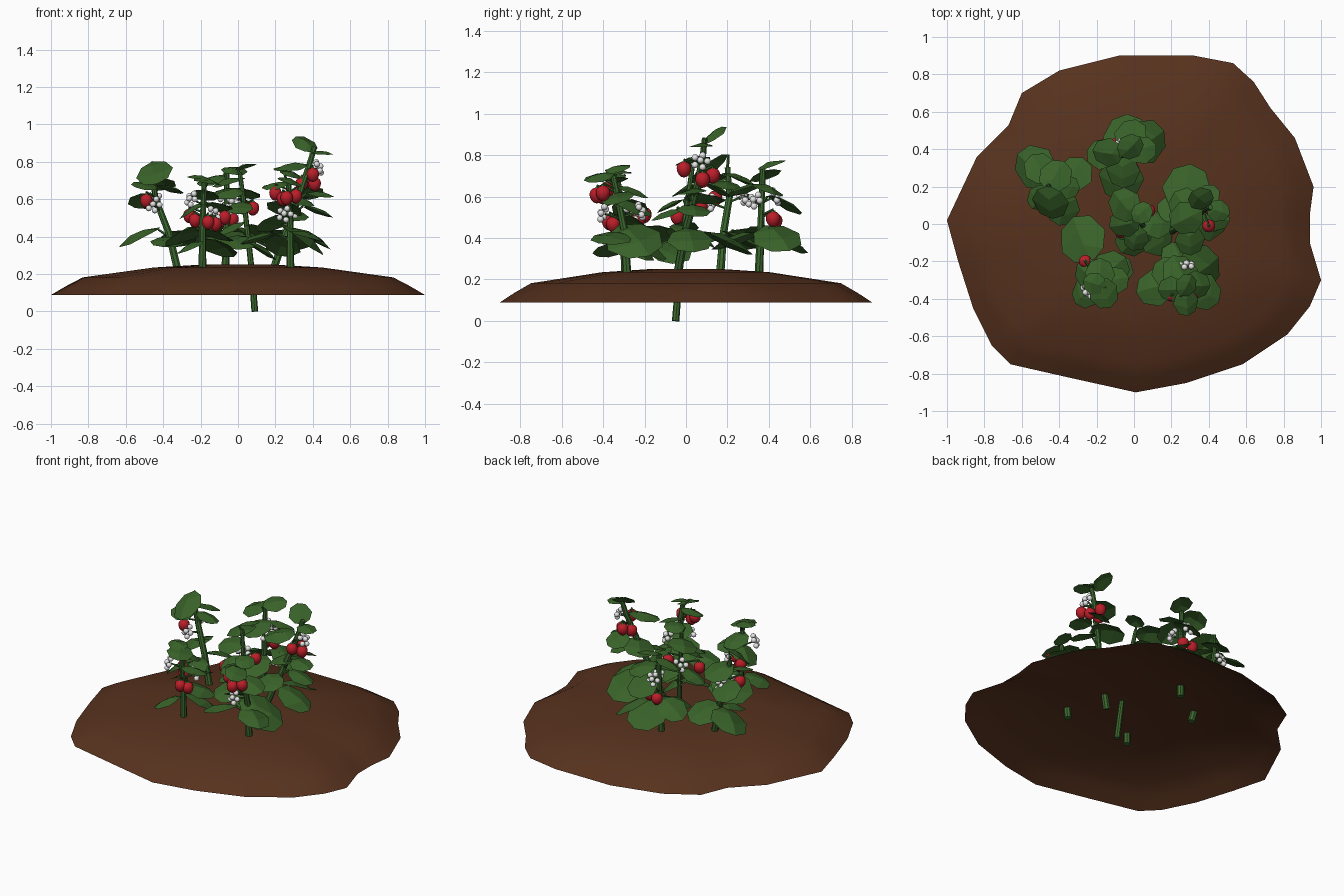
import bpy, bmesh, math, random
from mathutils import Vector, Matrix

if "Cube" in bpy.data.objects:
    bpy.data.objects.remove(bpy.data.objects["Cube"])

random.seed(4)


def mat(name, rgb):
    m = bpy.data.materials.new(name)
    m.diffuse_color = (*rgb, 1)
    m.use_nodes = True
    m.node_tree.nodes["Principled BSDF"].inputs["Base Color"].default_value = m.diffuse_color
    return m


SOIL = mat("soil brown", (0.094, 0.031, 0.0125))
LEAF = mat("leaf green", (0.04, 0.122, 0.022))
STEM = mat("stem green", (0.045, 0.14, 0.028))
RED = mat("berry red", (0.5, 0.013, 0.022))
WHITE = mat("petal white", (0.8, 0.8, 0.8))


def finish(bm, name, material, smooth=False):
    me = bpy.data.meshes.new(name)
    bm.to_mesh(me)
    bm.free()
    me.materials.append(material)
    for p in me.polygons:
        p.use_smooth = smooth
    ob = bpy.data.objects.new(name, me)
    bpy.context.collection.objects.link(ob)
    return ob


def tube(bm, pts, r0, r1, n=8):
    """Tapered round tube along a list of points."""
    rings = []
    for i, p in enumerate(pts):
        d = (pts[min(i + 1, len(pts) - 1)] - pts[max(i - 1, 0)]).normalized()
        q = d.to_track_quat('Z', 'Y')
        r = r0 + (r1 - r0) * i / (len(pts) - 1)
        rings.append([bm.verts.new(p + q @ Vector((r * math.cos(a), r * math.sin(a), 0)))
                      for a in (2 * math.pi * k / n for k in range(n))])
    for a, b in zip(rings, rings[1:]):
        for k in range(n):
            bm.faces.new((a[k], a[(k + 1) % n], b[(k + 1) % n], b[k]))
    bm.faces.new(rings[0][::-1])
    bm.faces.new(rings[-1])


def leaf(bm, c, r, az, tilt, roll):
    """Broad leaf folded on its midrib; az points away from the stem, tilt droops it."""
    m = (Matrix.Translation(c) @ Matrix.Rotation(az, 4, 'Z') @ Matrix.Rotation(tilt, 4, 'Y')
         @ Matrix.Rotation(roll, 4, 'X'))

    def v(x, y):
        return bm.verts.new(m @ Vector((x * r, y * r, r * (0.14 - 0.32 * y * y - 0.24 * x * x))))
    mid = [v(x, 0) for x in (-1, -0.3, 0.4, 1)]
    for s in (1, -1):
        e = [v(x, y * s) for x, y in ((-0.7, 0.62), (-0.05, 0.95), (0.75, 0.62))]
        for f in ((mid[0], mid[1], e[0]), (mid[1], mid[2], e[1], e[0]), (mid[2], mid[3], e[2], e[1])):
            bm.faces.new(f if s > 0 else f[::-1])
    return m @ Vector((-r, 0, -0.1 * r))


def berry(bm, c, r=0.035):
    """Round berry, a little narrower at the bottom."""
    res = bmesh.ops.create_uvsphere(bm, u_segments=10, v_segments=7, radius=r)
    for v in res["verts"]:
        k = 1 + 0.12 * v.co.z / r
        v.co = Vector((v.co.x * k, v.co.y * k, v.co.z * 1.1)) + c


def plant(name, path, leaves, berries, flowers, r=0.022, top_tilt=0.0):
    path = [Vector(p) for p in path]
    stem, lf, br, fl = (bmesh.new() for _ in range(4))
    tube(stem, path, r, r * 0.65)

    def on_stem(z):
        for a, b in zip(path, path[1:]):
            if z <= b.z:
                return a.lerp(b, max(0, (z - a.z) / (b.z - a.z)))
        return path[-1]
    # leaves droop low down and level out toward the tip
    for i, (x, y, z, s) in enumerate(leaves):
        c = Vector((x, y, z))
        d = c - on_stem(z)
        droop = 0.45 - 0.25 * (z - 0.3) / 0.45 + random.uniform(-0.15, 0.15)
        if i == len(leaves) - 1:
            droop = top_tilt
        base = leaf(lf, c, s * 1.08, math.atan2(d.y, d.x), droop, random.uniform(-0.4, 0.4))
        tube(stem, [on_stem(base.z - 0.04), base], 0.008, 0.006, 5)
    # berries with stalk and calyx
    for b in berries:
        c = Vector(b)
        berry(br, c)
        top = c + Vector((0, 0, 0.036))
        tube(stem, [on_stem(c.z + 0.02), top + Vector((0, 0, 0.012)), top], 0.006, 0.005, 5)
        bmesh.ops.create_cone(stem, segments=5, radius1=0.02, radius2=0.004, depth=0.014,
                              cap_ends=True, matrix=Matrix.Translation(top))
    # flower clusters: one small round blossom in the middle and a ring of five
    for f in flowers:
        c = Vector(f)
        out = (c - on_stem(c.z - 0.03)).normalized()
        q = out.to_track_quat('Z', 'Y')
        tube(stem, [on_stem(c.z - 0.03), c - out * 0.01], 0.006, 0.005, 5)
        spots = [Vector((0, 0, 0.012))] + [Vector((0.033 * math.cos(a), 0.033 * math.sin(a), 0))
                                           for a in (2 * math.pi * k / 5 for k in range(5))]
        for p in spots:
            bmesh.ops.create_icosphere(fl, subdivisions=2, radius=0.0165,
                                       matrix=Matrix.Translation(c + q @ p))
    finish(stem, name + "_stem", STEM)
    finish(lf, name + "_leaves", LEAF)
    finish(br, name + "_berries", RED, True)
    finish(fl, name + "_flowers", WHITE, True)


# soil mound: irregular outline shrunk ring by ring into a low open dome
outline = [(-1, .02), (-.94, -.2), (-.86, -.45), (-.76, -.65), (-.66, -.75), (-.33, -.825),
           (.01, -.9), (.28, -.85), (.58, -.75), (.82, -.59), (.94, -.44), (1, -.3), (.94, -.1),
           (.94, .05), (.96, .2), (.86, .46), (.73, .62), (.64, .76), (.53, .86), (.32, .9),
           (-.08, .9), (-.4, .82), (-.6, .7), (-.67, .53), (-.84, .36)]
bm = bmesh.new()
rings = [[bm.verts.new((x * s, y * s, z)) for x, y in outline]
         for s, z in ((1, .088), (.92, .135), (.83, .182), (.45, .235), (.2, .25))]
n = len(outline)
for a, b in zip(rings, rings[1:]):
    for k in range(n):
        bm.faces.new((a[k], a[(k + 1) % n], b[(k + 1) % n], b[k]))
bm.faces.new(rings[-1])
finish(bm, "soil_mound", SOIL, True)

plant("left_plant", [(-.31, .16, .17), (-.37, .18, .42), (-.44, .21, .6), (-.46, .2, .74)],
      [(-.53, .3, .41, .12), (-.32, .27, .4, .1), (-.38, .08, .38, .09), (-.5, .3, .6, .09),
       (-.42, .26, .69, .09), (-.36, .2, .66, .07), (-.5, .14, .68, .07), (-.45, .11, .75, .1)],
      [(-.49, .14, .59)],
      [(-.45, .12, .57), (-.45, .27, .6)], top_tilt=0.6)

plant("back_plant", [(-.07, .35, .17), (-.06, .36, .45), (-.06, .37, .74)],
      [(.07, .44, .41, .12), (-.05, .48, .4, .12), (-.07, .24, .4, .12), (-.17, .38, .42, .09),
       (-.02, .48, .57, .09), (-.06, .28, .64, .09), (.04, .4, .64, .08), (-.14, .38, .71, .08),
       (-.02, .41, .76, .07)],
      [(-.09, .43, .48), (-.03, .42, .49)],
      [(-.06, .43, .6), (-.02, .33, .58)], top_tilt=-0.15)

plant("right_plant", [(.17, -.05, .17), (.25, -.01, .4), (.32, .04, .6), (.38, .08, .78),
                      (.41, .09, .88)],
      [(.28, .2, .39, .13), (.4, .02, .4, .11), (.2, .08, .4, .08), (.3, -.09, .52, .08),
       (.43, .04, .54, .08), (.28, .09, .6, .1), (.39, .15, .64, .07), (.44, .03, .63, .07),
       (.45, .07, .85, .06), (.28, .03, .78, .09), (.36, .13, .9, .07)],
      [(.40, -.01, .73), (.41, .08, .68), (.34, .08, .68), (.37, .13, .7)],
      [(.43, .07, .77)], top_tilt=-0.6)

plant("front_left_plant", [(-.19, -.29, .17), (-.19, -.3, .45), (-.18, -.33, .69)],
      [(-.28, -.08, .42, .13), (-.1, -.24, .35, .1), (-.26, -.37, .35, .08), (-.12, -.24, .42, .1),
       (-.24, -.27, .55, .09), (-.11, -.3, .57, .08), (-.18, -.26, .63, .08),
       (-.16, -.37, .7, .08), (-.21, -.32, .72, .06)],
      [(-.26, -.2, .51), (-.23, -.23, .485), (-.16, -.37, .475), (-.12, -.35, .465)],
      [(-.25, -.36, .6), (-.13, -.26, .52)], top_tilt=-0.1)

plant("front_right_plant", [(.28, -.28, .17), (.28, -.3, .45), (.27, -.35, .7)],
      [(.11, -.34, .4, .1), (.35, -.25, .4, .14), (.24, -.18, .36, .1), (.37, -.36, .41, .1),
       (.18, -.25, .48, .09), (.25, -.26, .56, .1), (.33, -.33, .6, .08), (.2, -.35, .68, .07),
       (.28, -.42, .7, .07), (.28, -.33, .74, .06)],
      [(.2, -.38, .63), (.26, -.43, .605), (.31, -.4, .615), (.24, -.4, .6)],
      [(.25, -.4, .52), (.28, -.22, .53)], top_tilt=-0.1)

# middle plant: its long thin stem runs down through the mound
plant("middle_plant", [(.09, -.05, 0), (.07, -.03, .25), (.04, 0, .52), (.01, .03, .74)],
      [(.12, -.07, .34, .1), (.0, -.08, .38, .1), (-.04, -.02, .45, .08), (.12, .0, .44, .08),
       (.01, -.08, .56, .07), (-.05, 0, .64, .08), (-.05, .1, .7, .09), (.04, .06, .78, .06)],
      [(.08, .07, .55), (-.07, -.04, .5)],
      [(-.03, .1, .56)], r=0.018, top_tilt=-0.1)
